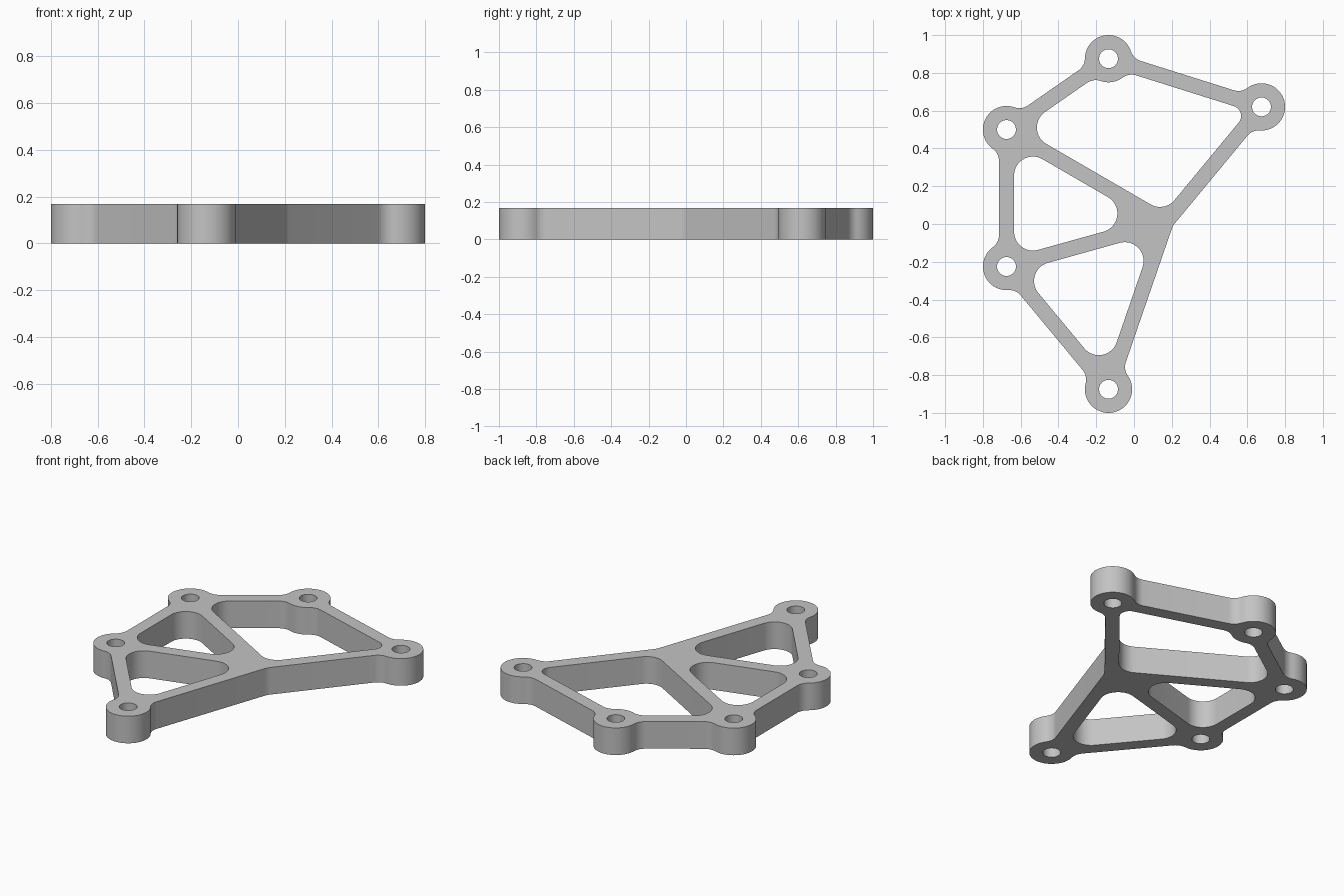
import bpy, bmesh
from math import atan2, cos, sin, pi, ceil, sqrt, radians
from mathutils import Vector

if "Cube" in bpy.data.objects:
    bpy.data.objects.remove(bpy.data.objects["Cube"])

HEIGHT = 0.167
HALF = 0.04          # half the bar width
BOSS = 0.125         # boss radius
HOLE = 0.05          # bolt hole radius
BLEND = 0.08         # fillet between boss and bar
ROUND = 0.1          # window corner radius

# Layout nodes: five bolt bosses and the hub where the bars meet
BACK, RIGHT = Vector((-0.135, 0.875)), Vector((0.675, 0.62))
UPPER, LOWER = Vector((-0.675, 0.5)), Vector((-0.675, -0.225))
FRONT, HUB = Vector((-0.135, -0.875)), Vector((0.17, 0.01))


def right(v):
    return Vector((v.y, -v.x))


def arc(centre, start, end, turn):
    a, b = start - centre, end - centre
    a0 = atan2(a.y, a.x)
    sweep = ((atan2(b.y, b.x) - a0) * turn) % (2 * pi)
    n = max(2, ceil(sweep / radians(6)))
    return [centre + a.length * Vector((cos(a0 + turn * sweep * i / n),
                                        sin(a0 + turn * sweep * i / n)))
            for i in range(n + 1)]


def corner(p, a, b, r):
    """Rounded corner between two bar edges."""
    turn = 1 if a.cross(b) > 0 else -1
    centre = p + (right(a) + right(b)) * (HALF - turn * r) / (1 + a.dot(b))
    return arc(centre, centre + right(a) * turn * r,
               centre + right(b) * turn * r, turn)


def boss(p, a, b):
    """Boss arc blended into the bar edges on both sides."""
    along = sqrt((BOSS + BLEND) ** 2 - (HALF + BLEND) ** 2)
    foot1 = p - a * along + right(a) * HALF
    foot2 = p + b * along + right(b) * HALF
    c1, c2 = foot1 + right(a) * BLEND, foot2 + right(b) * BLEND
    t1 = p + (c1 - p).normalized() * BOSS
    t2 = p + (c2 - p).normalized() * BOSS
    return arc(c1, foot1, t1, -1) + arc(p, t1, t2, 1) + arc(c2, t2, foot2, -1)


def loop(nodes):
    """Closed outline on the right-hand side of the bars; radius 0 is a boss."""
    pts = []
    for i, (p, r) in enumerate(nodes):
        a = (p - nodes[i - 1][0]).normalized()
        b = (nodes[(i + 1) % len(nodes)][0] - p).normalized()
        pts += corner(p, a, b, r) if r else boss(p, a, b)
    return pts


def circle(p, r, n=40):
    return [p + r * Vector((cos(2 * pi * i / n), sin(2 * pi * i / n))) for i in range(n)]


# Outer outline, three windows and five bolt holes
loops = [
    loop([(FRONT, 0), (HUB, 0.1), (RIGHT, 0), (BACK, 0), (UPPER, 0), (LOWER, 0)]),
    loop([(UPPER, ROUND), (BACK, 0), (RIGHT, 0.055), (HUB, ROUND)]),
    loop([(UPPER, ROUND), (HUB, ROUND), (LOWER, ROUND)]),
    loop([(LOWER, ROUND), (HUB, ROUND), (FRONT, ROUND)]),
]
loops += [circle(p, HOLE) for p in (BACK, RIGHT, UPPER, LOWER, FRONT)]

# Fill the flat plate and extrude it upwards
bm = bmesh.new()
for pts in loops:
    clean = [p for i, p in enumerate(pts) if (p - pts[i - 1]).length > 1e-5]
    verts = [bm.verts.new((p.x, p.y, 0)) for p in clean]
    for i, v in enumerate(verts):
        bm.edges.new((verts[i - 1], v))
bmesh.ops.triangle_fill(bm, use_beauty=True, edges=bm.edges[:], normal=(0, 0, 1))
grown = bmesh.ops.extrude_face_region(bm, geom=bm.faces[:], use_keep_orig=True)
top = [g for g in grown["geom"] if isinstance(g, bmesh.types.BMVert)]
bmesh.ops.translate(bm, vec=(0, 0, HEIGHT), verts=top)
bmesh.ops.recalc_face_normals(bm, faces=bm.faces[:])

mesh = bpy.data.meshes.new("bracket_plate")
bm.to_mesh(mesh)
bm.free()
plate = bpy.data.objects.new("bracket_plate", mesh)
bpy.context.collection.objects.link(plate)

# Plain grey material
grey = bpy.data.materials.new("plain_grey")
grey.use_nodes = True
grey.diffuse_color = (0.55, 0.55, 0.55, 1)
grey.node_tree.nodes["Principled BSDF"].inputs["Base Color"].default_value = grey.diffuse_color
mesh.materials.append(grey)

bpy.ops.object.select_all(action='DESELECT')
plate.select_set(True)
bpy.context.view_layer.objects.active = plate
bpy.ops.object.shade_smooth_by_angle(angle=radians(30))
